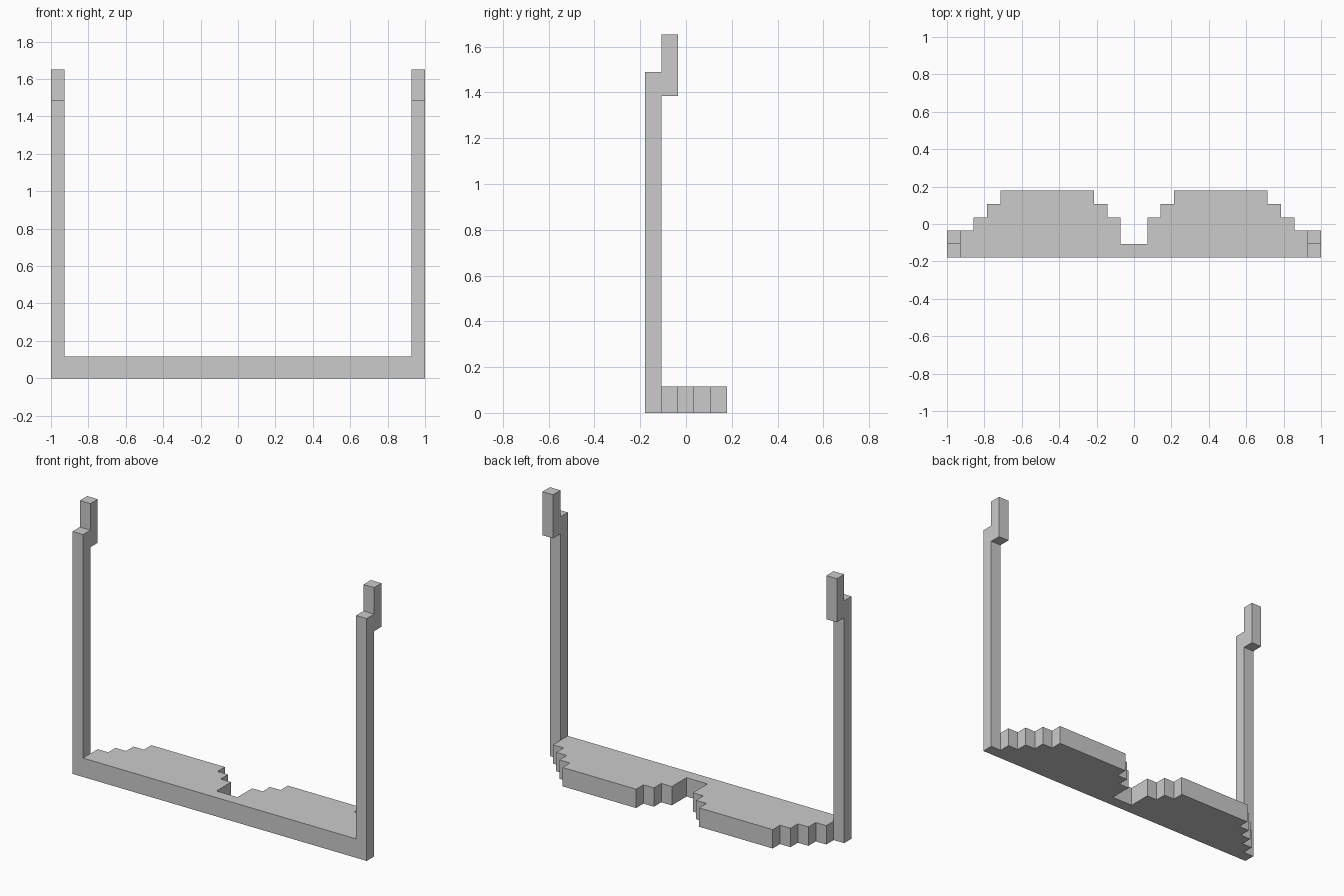
import bpy, bmesh
from mathutils import Vector

if "Cube" in bpy.data.objects:
    bpy.data.objects.remove(bpy.data.objects["Cube"])

U = 2 / 14 / 2          # width of one pixel step
PLATE, ARM = 0.116, 1.489


def prism(name, outline, to_3d, push):
    """Solid made by extruding a flat outline along a vector."""
    bm = bmesh.new()
    face = bm.faces.new([bm.verts.new(to_3d(a, b)) for a, b in outline])
    ext = bmesh.ops.extrude_face_region(bm, geom=[face], use_keep_orig=True)
    verts = [v for v in ext["geom"] if isinstance(v, bmesh.types.BMVert)]
    bmesh.ops.translate(bm, verts=verts, vec=Vector(push))
    bmesh.ops.recalc_face_normals(bm, faces=bm.faces)
    mesh = bpy.data.meshes.new(name)
    bm.to_mesh(mesh)
    bm.free()
    obj = bpy.data.objects.new(name, mesh)
    bpy.context.collection.objects.link(obj)
    return obj


# front bar with both temple arms, one U-shaped profile
u_shape = [(-1, 0), (1, 0), (1, ARM), (13 * U, ARM), (13 * U, PLATE),
           (-13 * U, PLATE), (-13 * U, ARM), (-1, ARM)]
frame = prism("glasses_frame", u_shape,
              lambda x, z: (x, -2.5 * U, z), (0, U, 0))

# stepped lenses and ear tips on both sides
lens_steps = [(1, -1.5), (13, -1.5), (13, -.5), (12, -.5), (12, .5), (11, .5),
              (11, 1.5), (10, 1.5), (10, 2.5), (3, 2.5), (3, 1.5), (2, 1.5),
              (2, .5), (1, .5)]
tip_shape = [(13, -1.5), (14, -1.5), (14, -.5), (13, -.5)]
parts = []
for side, s in (("left", -1), ("right", 1)):
    parts.append(prism("lens_" + side, lens_steps,
                       lambda x, y: (s * x * U, y * U, 0), (0, 0, PLATE)))
    parts.append(prism("ear_tip_" + side, tip_shape,
                       lambda x, y: (s * x * U, y * U, 1.384), (0, 0, 0.268)))

# fuse everything into one clean shell
for part in parts:
    mod = frame.modifiers.new("fuse_" + part.name, "BOOLEAN")
    mod.operation = "UNION"
    mod.solver = "EXACT"
    mod.object = part
bpy.context.view_layer.update()
deps = bpy.context.evaluated_depsgraph_get()
fused = bpy.data.meshes.new_from_object(frame.evaluated_get(deps))
frame.modifiers.clear()
frame.data = fused
for part in parts:
    bpy.data.objects.remove(part)

# merge coplanar faces
bm = bmesh.new()
bm.from_mesh(fused)
bmesh.ops.remove_doubles(bm, verts=bm.verts, dist=1e-4)
bmesh.ops.dissolve_limit(bm, angle_limit=0.01, verts=bm.verts, edges=bm.edges)
bm.to_mesh(fused)
bm.free()
